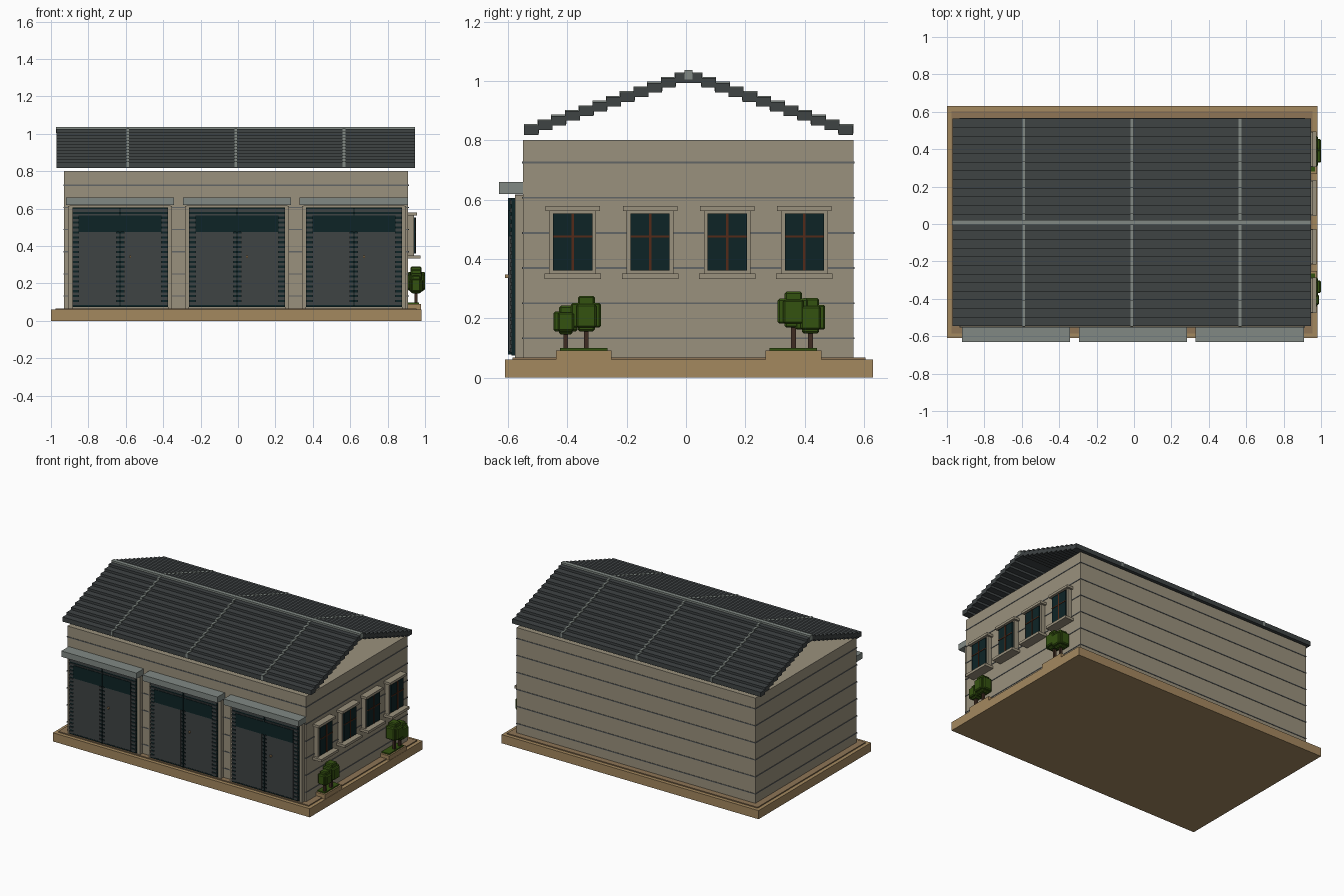
import bpy

if "Cube" in bpy.data.objects:
    bpy.data.objects.remove(bpy.data.objects["Cube"])


def linear(c):
    c /= 255
    return c / 12.92 if c <= 0.04045 else ((c + 0.055) / 1.055) ** 2.4


def material(name, *rgb):
    m = bpy.data.materials.new(name)
    m.use_nodes = True
    col = tuple(linear(c) for c in rgb) + (1.0,)
    m.diffuse_color = col
    m.node_tree.nodes["Principled BSDF"].inputs["Base Color"].default_value = col
    return m


WALL = material("warm grey wall", 154, 145, 125)
BASE = material("tan stone", 164, 136, 95)
PLINTH = material("brown paving", 142, 117, 86)
SLATE = material("dark slate", 62, 67, 68)
TRIM = material("pale grey trim", 129, 137, 132)
GROOVE = material("joint grey", 98, 102, 102)
GLASS = material("dark teal", 13, 36, 38)
BAR = material("red brown bars", 84, 42, 24)
BARK = material("bark", 62, 44, 34)
LEAF = material("leaf green", 52, 82, 16)


def boxes(name, mat, spans, bevel=0):
    """One object from axis-aligned boxes given as (x0, x1, y0, y1, z0, z1)."""
    verts, faces = [], []
    for x0, x1, y0, y1, z0, z1 in spans:
        n = len(verts)
        verts += [(x, y, z) for z in (z0, z1)
                  for x, y in ((x0, y0), (x1, y0), (x1, y1), (x0, y1))]
        faces += [[n + 3, n + 2, n + 1, n], [n + 4, n + 5, n + 6, n + 7]]
        for i in range(4):
            j = (i + 1) % 4
            faces.append([n + i, n + j, n + j + 4, n + i + 4])
    mesh = bpy.data.meshes.new(name)
    mesh.from_pydata(verts, [], faces)
    mesh.materials.append(mat)
    ob = bpy.data.objects.new(name, mesh)
    bpy.context.collection.objects.link(ob)
    if bevel:
        mod = ob.modifiers.new("chamfer", "BEVEL")
        mod.width = bevel
        mod.segments = 1
    return ob


# Ground slab and building body
X0, X1, Y0, Y1 = -0.93, 0.91, -0.55, 0.565
boxes("base", BASE, [(-1, 0.98, -0.61, 0.63, 0, 0.06)])
boxes("paving", PLINTH, [(-0.975, 0.955, -0.585, 0.605, 0.06, 0.067)])
boxes("walls", WALL, [(X0, X1, Y0, Y1, 0.06, 0.80)])
E = 0.003
boxes("wall_joints", GROOVE,
      [(X0 - E, X1 + E, Y0 - E, Y1 + E, z - 0.003, z + 0.003)
       for z in [0.132 + 0.1185 * i for i in range(6)]])

# Stepped roof, open at the gable ends
RX0, RX1, MID, STEP, RISE = -0.97, 0.945, 0.0085, 0.0462, 0.0159
tiles, ribs = [], []
for i in range(12):
    z = 0.818 + RISE * i
    for side in (-1, 1):
        a = MID + side * (12 - i) * STEP
        b = a - side * (STEP + 0.003)
        lo, hi = min(a, b), max(a, b)
        tiles.append((RX0, RX1, lo, hi, z, z + 0.032))
        for x in (-0.59, -0.013, 0.567):
            ribs.append((x - 0.007, x + 0.007, lo - 0.001, hi + 0.001, z + 0.004, z + 0.036))
boxes("roof_tiles", SLATE, tiles)
boxes("roof_ribs", TRIM, ribs)
boxes("ridge_cap", TRIM, [(RX0 - 0.002, RX1 + 0.002, MID - 0.014, MID + 0.014, 1.005, 1.037)])

# Three double doors with awnings
for n, c in enumerate((-0.63, -0.005, 0.62)):
    tag = f"_{n + 1}"
    boxes("door_frame" + tag, WALL,
          [(c + s * 0.267 - 0.011, c + s * 0.267 + 0.011, -0.576, Y0, 0.06, 0.615)
           for s in (-1, 1)] + [(c - 0.27, c + 0.27, -0.576, Y0, 0.605, 0.617)])
    w = c - 0.256, c + 0.256
    boxes("door_backing" + tag, GLASS, [(*w, -0.588, Y0, 0.075, 0.605)])
    boxes("door_slats" + tag, SLATE,
          [(*w, -0.594, -0.587, z, z + 0.015)
           for z in [0.085 + 0.0262 * i for i in range(20)]])
    boxes("door_panels" + tag, SLATE,
          [(c - 0.222, c - 0.02, -0.598, -0.587, 0.088, 0.475),
           (c + 0.02, c + 0.222, -0.598, -0.587, 0.088, 0.475)])
    boxes("door_transom" + tag, GLASS,
          [(c - 0.222, c + 0.222, -0.598, -0.587, 0.475, 0.564),
           (c - 0.003, c + 0.003, -0.6, -0.587, 0.078, 0.605)])
    boxes("door_handle" + tag, BASE, [(c + 0.049, c + 0.059, -0.61, -0.598, 0.336, 0.348)])
    boxes("awning" + tag, TRIM, [(c - 0.29, c + 0.288, -0.63, Y0 + 0.001, 0.618, 0.659)])

# Row of windows along the left wall
for n, c in enumerate((-0.382, -0.121, 0.139, 0.399)):
    tag = f"_{n + 1}"
    boxes("window_frame" + tag, WALL, [
        (X1, 0.94, c - 0.079, c - 0.066, 0.35, 0.562),
        (X1, 0.94, c + 0.066, c + 0.079, 0.35, 0.562),
        (X1, 0.935, c - 0.067, c + 0.067, 0.35, 0.562),
        (X1, 0.958, c - 0.092, c + 0.092, 0.562, 0.579),
        (X1, 0.976, c - 0.095, c + 0.095, 0.332, 0.35)])
    boxes("window_glass" + tag, GLASS, [(0.93, 0.95, c - 0.066, c + 0.066, 0.361, 0.553)])
    boxes("window_bars" + tag, BAR, [
        (0.945, 0.953, c - 0.004, c + 0.004, 0.361, 0.553),
        (0.945, 0.953, c - 0.066, c + 0.066, 0.472, 0.478)])


def tree(name, y, top, r):
    """Trunk with a crown of overlapping chamfered blocks."""
    x, low = 0.952, top - 2.3 * r
    boxes(name + "_trunk", BARK, [(x - 0.008, x + 0.008, y - 0.008, y + 0.008, 0.09, low + r)])
    mid, h = top - 1.25 * r, 0.8 * r
    boxes(name + "_crown", LEAF, [
        (x - 0.55 * r, x + 0.55 * r, y - 0.55 * r, y + 0.55 * r, low, top),
        (x - 0.6 * r, x + 0.6 * r, y - r, y + 0.95 * r, mid - h, mid + h),
        (x - 0.85 * r, x + 0.9 * r, y - 0.65 * r, y + 0.65 * r, mid - h, mid + 0.9 * h),
    ], bevel=0.006)


# Planters with small trees beside the left wall
for n, (c, trees) in enumerate((
        (-0.345, ((-0.405, 0.242, 0.042), (-0.336, 0.275, 0.052))),
        (0.362, ((0.362, 0.29, 0.053), (0.42, 0.268, 0.052))))):
    tag = f"_{n + 1}"
    boxes("planter" + tag, BASE, [(X1, 0.978, c - 0.094, c + 0.094, 0.06, 0.091)])
    boxes("grass" + tag, LEAF, [(X1, 0.968, c - 0.08, c + 0.08, 0.09, 0.099)])
    for k, (y, top, r) in enumerate(trees):
        tree(f"tree{tag}_{k + 1}", y, top, r)
